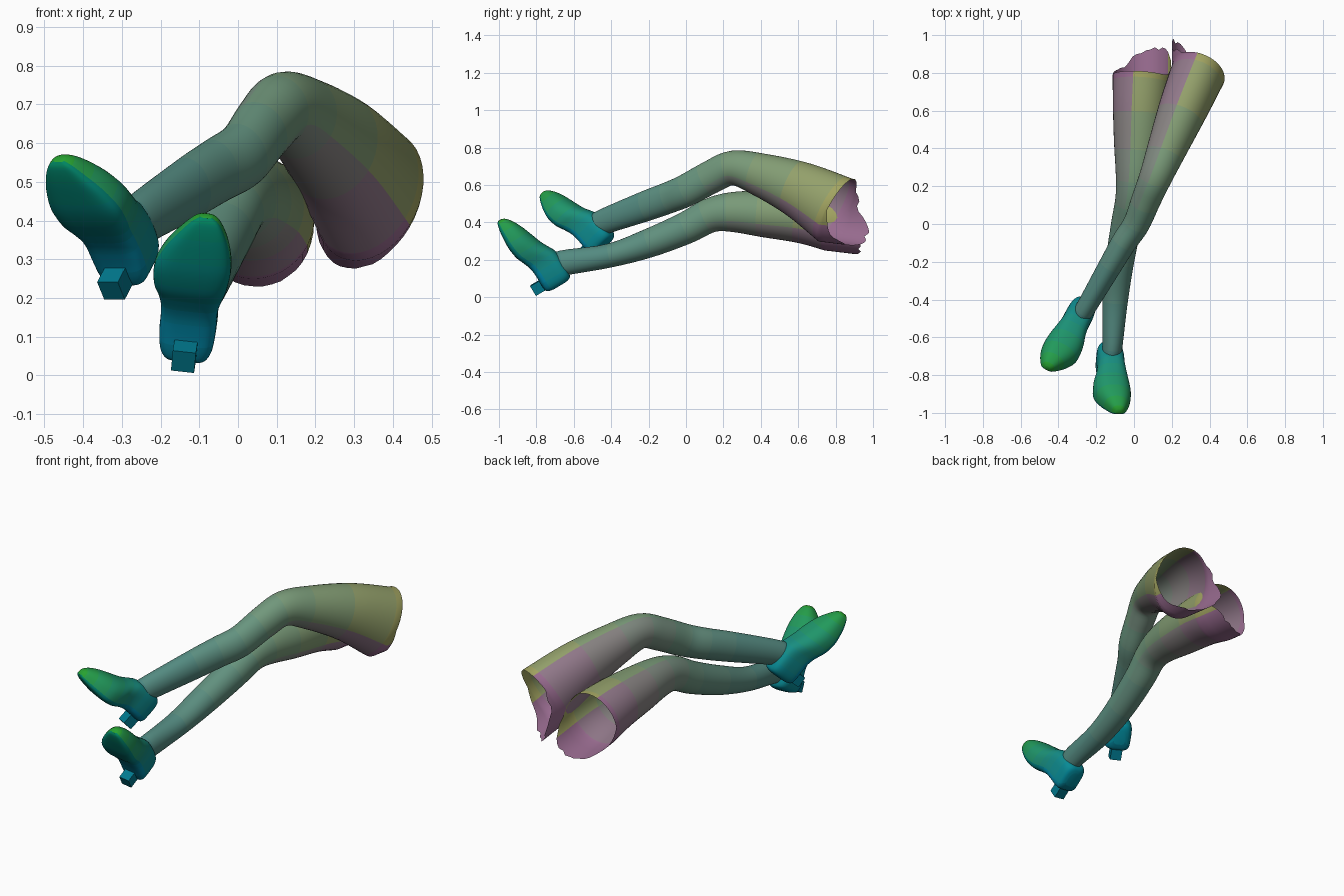
import bpy, bmesh, math, random
from mathutils import Vector as V

if "Cube" in bpy.data.objects:
    bpy.data.objects.remove(bpy.data.objects["Cube"])

random.seed(4)
SIDES = 40


def mix(stops, t):
    """Colour ramp through (position, r, g, b) stops."""
    for a, b in zip(stops, stops[1:]):
        if t <= b[0]:
            f = max(0, (t - a[0]) / (b[0] - a[0]))
            return [p + (q - p) * f for p, q in zip(a[1:], b[1:])]
    return stops[-1][1:]


def ramp(name, stops, count=10):
    mats = []
    for i in range(count):
        m = bpy.data.materials.new(f"{name}_{i}")
        m.diffuse_color = (*mix(stops, i / (count - 1)), 1)
        m.use_nodes = True
        m.node_tree.nodes["Principled BSDF"].inputs["Base Color"].default_value = m.diffuse_color
        mats.append(m)
    return mats


# Tints: ankle to thigh (upper and inner side), and sole to toe
SKIN = ramp("stocking", [(0, .07, .24, .22), (.45, .14, .30, .21), (.75, .21, .33, .18), (1, .36, .37, .12)])
INNER = ramp("stocking_inner", [(0, .07, .24, .22), (.45, .15, .29, .21), (.75, .24, .24, .22), (1, .32, .15, .28)])
SHOE_TOP = ramp("shoe_upper", [(0, .0, .25, .33), (.5, .01, .27, .20), (1, .02, .36, .03)])
SOLE = ramp("shoe_sole", [(0, .0, .19, .27), (.25, .0, .26, .42), (.5, .0, .20, .23), (1, .0, .24, .12)])


def smooth_rows(rows, steps=5):
    """Catmull-Rom interpolation through rows of numbers."""
    out = []
    for i in range(len(rows) - 1):
        p0, p1 = rows[max(i - 1, 0)], rows[i]
        p2, p3 = rows[i + 1], rows[min(i + 2, len(rows) - 1)]
        for k in range(steps):
            t = k / steps
            out.append([0.5 * (2 * b + (c - a) * t + (2 * a - 5 * b + 4 * c - d) * t * t
                               + (3 * b - a - 3 * c + d) * t ** 3)
                        for a, b, c, d in zip(p0, p1, p2, p3)])
    out.append(list(rows[-1]))
    return out


def loft(name, rings, mats, second, caps=False, angle=40):
    """Skin the rings; second(angle) picks the second tint ramp."""
    bm = bmesh.new()
    loops = [[bm.verts.new(p) for p in r] for r in rings]
    half = len(mats) // 2
    for m, (a, b) in enumerate(zip(loops, loops[1:])):
        band = min(half - 1, int(half * m / (len(loops) - 1)))
        for i in range(len(a)):
            j = (i + 1) % len(a)
            f = bm.faces.new((a[i], a[j], b[j], b[i]))
            f.material_index = band + half * second(2 * math.pi * (i + .5) / len(a))
    if caps:
        bm.faces.new(loops[0])
        bm.faces.new(loops[-1]).material_index = half - 1
    bmesh.ops.recalc_face_normals(bm, faces=bm.faces)
    me = bpy.data.meshes.new(name)
    bm.to_mesh(me)
    bm.free()
    for m in mats:
        me.materials.append(m)
    ob = bpy.data.objects.new(name, me)
    bpy.context.collection.objects.link(ob)
    bpy.ops.object.select_all(action='DESELECT')
    ob.select_set(True)
    bpy.context.view_layer.objects.active = ob
    bpy.ops.object.shade_smooth_by_angle(angle=math.radians(angle))


def leg(name, rows, inner):
    """Rows: centre x, y, z, half width, half height. inner = x sign of inner thigh."""
    rows = smooth_rows(rows)
    cs = [V(r[:3]) for r in rows]
    rings = []
    for i, r in enumerate(rows):
        t = (cs[min(i + 2, len(cs) - 1)] - cs[max(i - 2, 0)]).normalized()
        side = t.cross(V((0, 0, 1))).normalized()
        up = side.cross(t)
        rings.append([cs[i] + side * r[3] * math.cos(a) + up * r[4] * math.sin(a)
                      for a in (2 * math.pi * k / SIDES for k in range(SIDES))])
    # ragged open rim, longest at the inner underside
    last = rings[-1]
    ext = []
    for k in range(SIDES):
        a = 2 * math.pi * k / SIDES
        w = max(0, (inner * math.cos(a) - 1.2 * math.sin(a)) / 1.56)
        ext.append(.01 + .08 * max(0, -math.sin(a)) + .12 * w ** 1.5
                   + random.uniform(-.015, .015) * (w > .2))
    for f in (.33, .66, 1):
        rings.append([p + V((0, 1, -.12)) * e * f for p, e in zip(last, ext)])
    loft(name, rings, SKIN + INNER, lambda a: -math.cos(a) > .3 or math.sin(a) < -.5, angle=60)


# Legs, ankle to thigh
leg("left_leg", [
    (-.290, -.49, .365, .052, .062), (-.265, -.46, .395, .052, .067),
    (-.125, -.22, .485, .062, .081), (-.055, -.10, .529, .067, .084),
    (.012, 0, .570, .071, .087), (.065, .13, .640, .078, .089),
    (.115, .25, .690, .087, .093), (.175, .40, .654, .105, .116),
    (.260, .61, .572, .130, .154), (.340, .80, .465, .146, .192)], -1)
leg("right_leg", [
    (-.130, -.71, .157, .052, .062), (-.115, -.66, .182, .052, .068),
    (-.100, -.41, .222, .067, .064), (-.075, -.20, .288, .075, .077),
    (-.040, 0, .370, .081, .086), (-.012, .13, .437, .087, .092),
    (.005, .25, .455, .102, .107), (.020, .42, .445, .126, .125),
    (.032, .62, .430, .144, .142), (.042, .77, .405, .155, .158)], 1)

# Shoe sections: along sole, half width, bottom, top, roundness of the upper, toe shift
SHOE = [(-.068, .030, .040, .125, .8, 0), (-.058, .054, .008, .150, .6, 0),
        (-.03, .068, 0, .160, .5, 0), (.02, .073, 0, .162, .5, 0), (.07, .073, -.003, .160, .55, 0),
        (.105, .076, -.011, .154, .65, 0), (.14, .084, -.024, .136, .75, 0),
        (.18, .095, -.040, .114, .8, -.002), (.24, .099, -.049, .092, .85, 0),
        (.30, .083, -.047, .070, .85, .008), (.35, .058, -.042, .046, .85, .017),
        (.385, .034, -.034, .020, .8, .022), (.398, .014, -.024, .000, .8, .023)]


def power(v, e):
    return math.copysign(abs(v) ** e, v)


def shoe(name, origin, toe, up, inner):
    u = V(toe).normalized()
    n = V(up)
    n = (n - u * n.dot(u)).normalized()
    s = u.cross(n)
    o = V(origin)
    inner = inner * math.copysign(1, s.x)
    rings = []
    for d, w, lo, hi, e, shift in smooth_rows(SHOE, 4):
        mid = lo + .35 * (hi - lo)
        ring = []
        for k in range(SIDES):
            a = 2 * math.pi * k / SIDES
            c, q = math.cos(a), math.sin(a)
            ex = e if q > 0 else .5
            h = mid + power(q, ex) * ((hi - mid) if q > 0 else (mid - lo))
            ring.append(o + u * d + s * (w * power(c, ex) + inner * shift) + n * h)
        rings.append(ring)
    loft(name, rings, SHOE_TOP + SOLE, lambda a: math.sin(a) < -.1, True)
    # small square heel block
    loft(name + "_heel", [[o + u * d + s * w + n * h for d, w in
                           ((-.05, -.03), (.01, -.03), (.01, .03), (-.05, .03))]
                          for h in (-.055, .03)], SOLE[:1] * 2, lambda a: 0, True, 20)


shoe("left_shoe", (-.315, -.53, .27), (-.30, -.59, .74), (.345, .655, .671), -1)
shoe("right_shoe", (-.135, -.78, .08), (.08, -.51, .855), (.08, .86, .51), 1)
